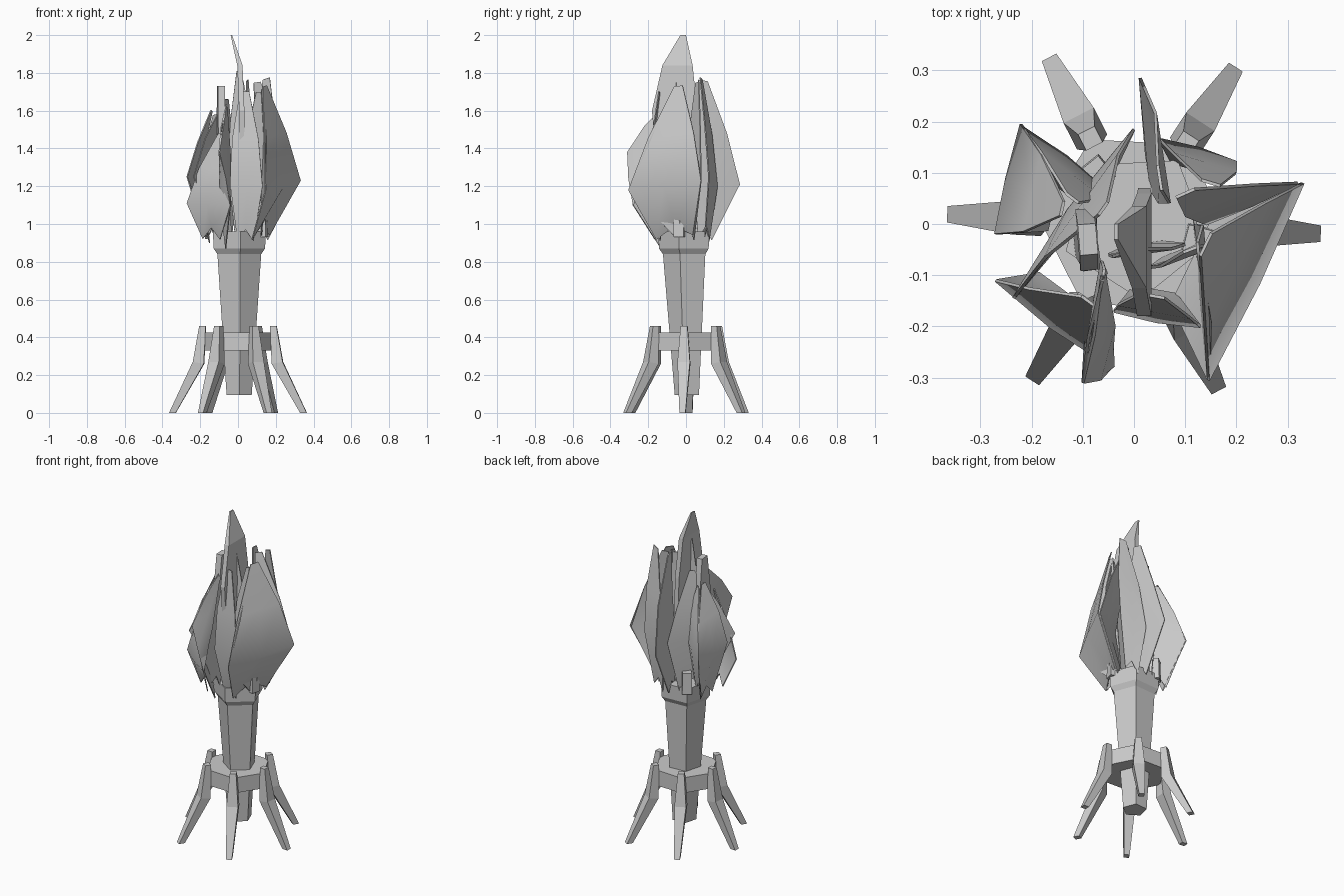
import bpy, bmesh
from math import sin, cos, radians
from mathutils import Vector, Matrix

cube = bpy.data.objects.get("Cube")
if cube:
    bpy.data.objects.remove(cube)

# One plain grey for everything
stone = bpy.data.materials.new("stone grey")
stone.use_nodes = True
stone.diffuse_color = (0.6, 0.6, 0.6, 1)
stone.node_tree.nodes["Principled BSDF"].inputs["Base Color"].default_value = (0.6, 0.6, 0.6, 1)


def finish(name, bm):
    bmesh.ops.recalc_face_normals(bm, faces=bm.faces)
    mesh = bpy.data.meshes.new(name)
    bm.to_mesh(mesh)
    bm.free()
    mesh.materials.append(stone)
    obj = bpy.data.objects.new(name, mesh)
    bpy.context.collection.objects.link(obj)
    return obj


def loft(name, rings):
    """Closed solid through a list of equal-length rings of points."""
    bm = bmesh.new()
    loops = [[bm.verts.new(p) for p in ring] for ring in rings]
    count = len(loops[0])
    for low, high in zip(loops, loops[1:]):
        for i in range(count):
            j = (i + 1) % count
            bm.faces.new((low[i], low[j], high[j], high[i]))
    bm.faces.new(loops[0])
    bm.faces.new(loops[-1])
    return finish(name, bm)


def ngon(sides, radius, z, start, x=0, y=0):
    angles = [radians(start + 360 * i / sides) for i in range(sides)]
    return [(x + radius * cos(a), y + radius * sin(a), z) for a in angles]


def box_ring(inner, outer, half, z, tilt=0):
    """Four-sided leg section lying in the radial direction."""
    return [(inner, -half, z - tilt), (outer, -half, z),
            (outer, half, z), (inner, half, z - tilt)]


def petal(name, bottom, left, right, top, foot=0.25, tip=0.03, bulge=0.04, thick=0.006):
    """Bent flame blade: toothed foot, wide middle, narrowing shoulder, blunt tip."""
    bottom, left, right, top = map(Vector, (bottom, left, right, top))
    across = right - left
    side = across.normalized()
    out = across.cross(top - bottom).normalized()
    centre = (left + right) / 2
    if out.dot(Vector((centre.x, centre.y, 0))) < 0:
        out = -out
    push = out * bulge * across.length
    half = side * tip / 2
    rows = [(bottom - across * foot, bottom + across * foot),
            (left, right),
            (left.lerp(top - half, 0.5) - side * 0.015 + push,
             right.lerp(top + half, 0.5) + side * 0.015 + push),
            (top - half, top + half)]
    bm = bmesh.new()
    strip = []
    for i, (a, b) in enumerate(rows):
        mid = (a + b) / 2
        if i == 0:
            mid.z += 0.06            # notch between the foot teeth
        elif i == 1:
            mid += push * 0.8
        strip.append([bm.verts.new(p) for p in (a, mid, b)])
    for low, high in zip(strip, strip[1:]):
        for k in range(2):
            bm.faces.new((low[k], low[k + 1], high[k + 1], high[k]))
    obj = finish(name, bm)
    mod = obj.modifiers.new("thickness", 'SOLIDIFY')
    mod.thickness = thick
    mod.offset = 0
    bpy.ops.object.select_all(action='DESELECT')
    obj.select_set(True)
    bpy.context.view_layer.objects.active = obj
    bpy.ops.object.modifier_apply(modifier=mod.name)
    bpy.ops.object.shade_smooth_by_angle(angle=radians(55))


# Five-sided tapered handle and flared collar
loft("handle", [ngon(5, 0.07, 0.095, -87, 0.005, 0.01), ngon(5, 0.122, 0.84, -87, 0.005)])
loft("collar", [ngon(5, 0.115, 0.83, -87, 0.005), ngon(5, 0.143, 0.87, -87, 0.005),
                ngon(5, 0.148, 0.96, -87, 0.005)])

# Upright teeth on two collar corners
for i in (1, 3):
    x, y, z = ngon(5, 0.125, 0.93, -87, 0.005)[i]
    loft("collar_tooth", [ngon(4, 0.04, z, 72 * i - 42, x, y),
                          ngon(4, 0.036, 1.06, 72 * i - 42, x, y)])

# Hexagonal stand plate with a leg on every corner
loft("stand_ring", [ngon(6, 0.185, 0.33, -3), ngon(6, 0.185, 0.425, -3)])
for i in range(6):
    leg = loft("leg", [box_ring(0.33, 0.365, 0.016, 0), box_ring(0.18, 0.238, 0.033, 0.27, 0.01),
                       box_ring(0.17, 0.205, 0.018, 0.46)])
    leg.data.transform(Matrix.Rotation(radians(60 * i - 3), 4, 'Z'))

# Flame blades on the left side of the head
petal("flame_left_large", (0.12, -0.06, 0.93), (0.145, -0.305, 1.18), (0.33, 0.08, 1.23),
      (0.14, -0.04, 1.73), tip=0.05, bulge=0.02)
petal("flame_left_side", (0.12, -0.02, 0.95), (0.145, -0.3, 1.18), (0.12, 0, 1.25),
      (0.125, -0.05, 1.71), foot=0.15)
petal("flame_left_inner", (0.13, 0.03, 0.91), (0.14, 0, 1.2), (0.32, 0.08, 1.23),
      (0.1, 0.06, 1.75), foot=0.15, tip=0.04, bulge=0.02)
petal("flame_left_core", (0.1, -0.05, 0.94), (0.03, -0.085, 1.3), (0.2, -0.02, 1.3),
      (0.11, -0.05, 1.7))
petal("flame_back_left", (0.11, 0.11, 0.92), (0.05, 0.165, 1.2), (0.2, 0.12, 1.25),
      (0.15, 0.08, 1.77), tip=0.04)

# Flame blades at the front
petal("flame_front_low", (-0.14, -0.13, 0.92), (-0.27, -0.11, 1.11), (-0.04, -0.28, 1.1),
      (-0.09, -0.15, 1.48), foot=0.2)
petal("flame_front_edge", (-0.08, -0.14, 0.94), (-0.1, -0.31, 1.38), (-0.04, -0.28, 1.1),
      (-0.06, -0.1, 1.62))
petal("flame_front_tall", (0.04, -0.13, 0.91), (-0.04, -0.17, 1.2), (0.13, -0.2, 1.2),
      (0.035, -0.14, 1.7), tip=0.05)
petal("flame_front_fin", (-0.06, -0.13, 0.95), (-0.1, -0.31, 1.38), (-0.06, -0.08, 1.2),
      (-0.06, -0.1, 1.62), foot=0.15, bulge=0.02)
petal("flame_centre", (0.02, -0.04, 0.95), (-0.05, -0.06, 1.25), (0.1, -0.04, 1.25),
      (0.005, -0.05, 1.81), tip=0.025)

# Flame blades on the right side and at the back
petal("flame_right", (-0.16, 0.03, 0.91), (-0.22, 0.195, 1.2), (-0.27, -0.02, 1.25),
      (-0.14, 0.03, 1.6), foot=0.2, bulge=0.02)
petal("flame_right_inner", (-0.13, 0.06, 0.93), (-0.05, 0.06, 1.25), (-0.22, 0.19, 1.2),
      (-0.12, 0.05, 1.58), foot=0.2)
petal("flame_back_right", (-0.08, 0.05, 0.94), (0, 0.185, 1.25), (-0.235, -0.145, 1.25),
      (-0.06, 0.03, 1.66), foot=0.2)
petal("flame_right_spike", (-0.1, -0.03, 0.92), (-0.09, 0.03, 1.3), (-0.08, -0.09, 1.3),
      (-0.09, -0.03, 1.73), tip=0.06, thick=0.035)
petal("flame_back_fin", (0.03, 0.1, 0.92), (0.05, 0.04, 1.25), (0.012, 0.285, 1.21),
      (0.05, 0.09, 1.76), foot=0.15, tip=0.05, bulge=0.06)

# Tall centre blade whose tip leans right
tall = [(0.02, -0.06, 0.06, 0.95, 0.01), (0.02, -0.16, 0.07, 1.35, 0.012),
        (0.02, -0.18, 0.06, 1.6, 0.014), (0.01, -0.125, 0.035, 1.84, 0.014),
        (-0.035, -0.03, 0, 2, 0.004)]
loft("flame_tip", [[(x - w, a, z), (x + w, a, z), (x + w, b, z), (x - w, b, z)]
                   for x, a, b, z, w in tall])
